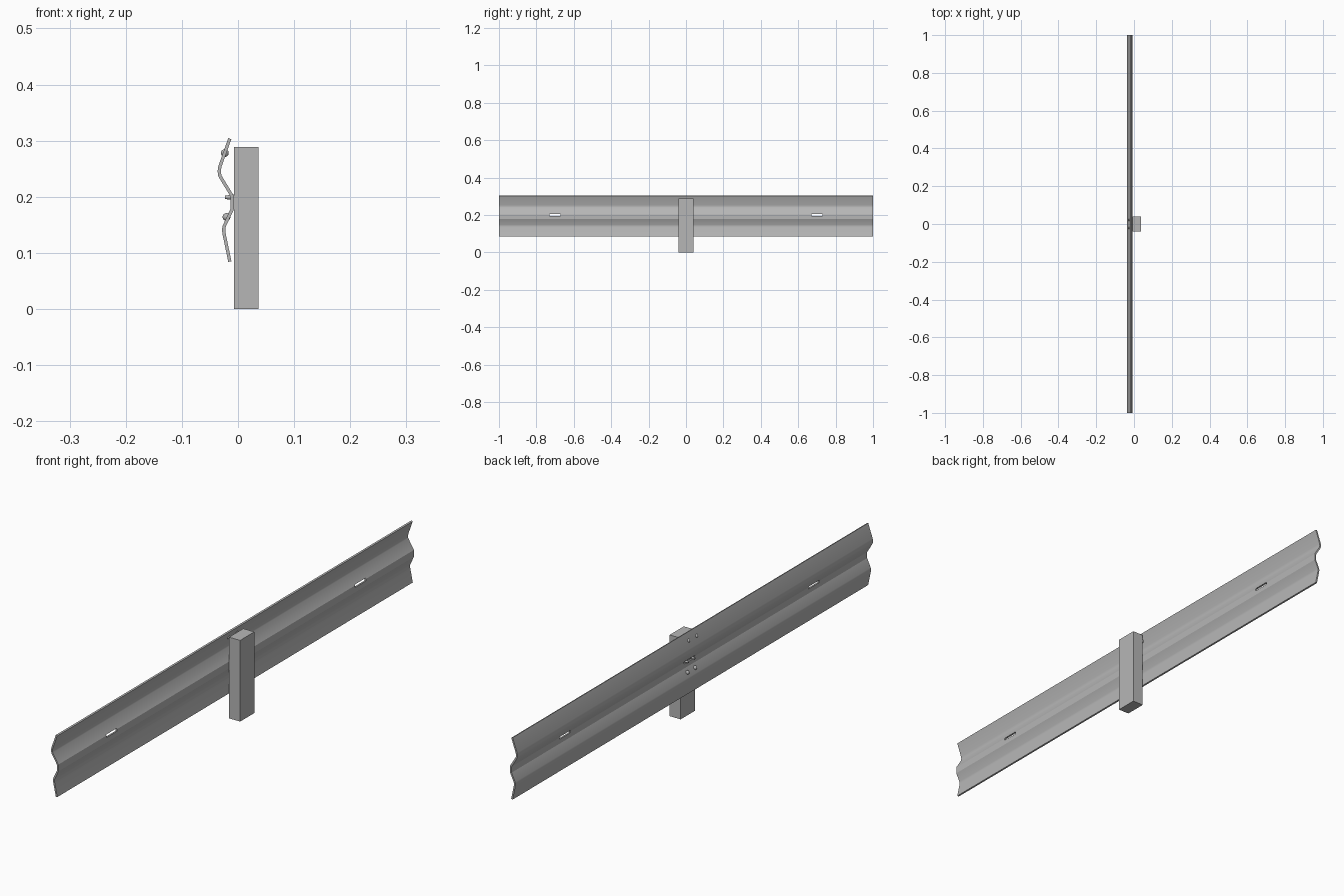
import bpy, bmesh, math
from mathutils import Vector

if "Cube" in bpy.data.objects:
    bpy.data.objects.remove(bpy.data.objects["Cube"])

# Dull grey metal shared by every part
grey = bpy.data.materials.new("dull_grey")
grey.diffuse_color = (0.47, 0.47, 0.47, 1)
grey.use_nodes = True
grey.node_tree.nodes["Principled BSDF"].inputs["Base Color"].default_value = grey.diffuse_color


def box(name, lo, hi):
    bpy.ops.mesh.primitive_cube_add(size=1, location=[(a + b) / 2 for a, b in zip(lo, hi)])
    ob = bpy.context.object
    ob.name = name
    ob.scale = [b - a for a, b in zip(lo, hi)]
    bpy.ops.object.transform_apply(location=False, rotation=False, scale=True)
    return ob


# Support post
box("post", (-0.007, -0.04, 0), (0.0365, 0.04, 0.289))

# Corrugated rail: centre line (x, z) thickened and extruded along y
line = [(-0.0147, 0.3035), (-0.0322, 0.254), (-0.0335, 0.245), (-0.0322, 0.237),
        (-0.0103, 0.201), (-0.0103, 0.178),
        (-0.0244, 0.148), (-0.0257, 0.141), (-0.0244, 0.132), (-0.0145, 0.0845)]
pts = [Vector(p) for p in line]
near, far = [], []
for i, p in enumerate(pts):
    # mitred offset: average the neighbouring segment directions
    ts = [(pts[j + 1] - pts[j]).normalized() for j in (i - 1, i) if 0 <= j < len(pts) - 1]
    t = sum(ts, Vector((0, 0))).normalized()
    n = Vector((t.y, -t.x)) * 0.0029 / t.dot(ts[0])
    near.append(p + n)
    far.append(p - n)

bm = bmesh.new()
rings = [[[bm.verts.new((q.x, y, q.y)) for q in side] for side in (near, far)] for y in (-1, 1)]
(a0, b0), (a1, b1) = rings
for i in range(len(pts) - 1):
    bm.faces.new((a0[i], a0[i + 1], a1[i + 1], a1[i]))
    bm.faces.new((b0[i], b1[i], b1[i + 1], b0[i + 1]))
    for a, b in rings:
        bm.faces.new((a[i], a[i + 1], b[i + 1], b[i]))
for i in (0, -1):
    bm.faces.new((a0[i], a1[i], b1[i], b0[i]))
bmesh.ops.recalc_face_normals(bm, faces=bm.faces)
mesh = bpy.data.meshes.new("rail")
bm.to_mesh(mesh)
bm.free()
rail = bpy.data.objects.new("rail", mesh)
bpy.context.collection.objects.link(rail)

# Elongated mounting slots through the valley
for y in (-0.7, 0, 0.7):
    cutter = box("slot_cutter", (-0.05, y - 0.03, 0.1945), (0.02, y + 0.03, 0.2045))
    mod = rail.modifiers.new("slot", "BOOLEAN")
    mod.operation, mod.solver, mod.object = "DIFFERENCE", "EXACT", cutter
    bpy.ops.object.select_all(action="DESELECT")
    rail.select_set(True)
    bpy.context.view_layer.objects.active = rail
    bpy.ops.object.modifier_apply(modifier=mod.name)
    bpy.data.objects.remove(cutter)
bpy.ops.object.shade_smooth_by_angle(angle=math.radians(24))

# Round bolts on the two slopes, slim bolts through the centre slot
for y in (-0.022, 0.022):
    for x, z in ((-0.0235, 0.278), (-0.0205, 0.164)):
        bpy.ops.mesh.primitive_uv_sphere_add(segments=16, ring_count=8, radius=0.007, location=(x, y, z))
        bpy.context.object.name = "bolt"
        bpy.ops.object.shade_smooth_by_angle()
    bpy.ops.mesh.primitive_cone_add(vertices=12, radius1=0.005, radius2=0.003, depth=0.017,
                                    location=(-0.0145, y * 0.8, 0.199), rotation=(0, -math.pi / 2, 0))
    bpy.context.object.name = "centre_bolt"
    bpy.ops.object.shade_smooth_by_angle()

for ob in bpy.context.scene.objects:
    ob.data.materials.clear()
    ob.data.materials.append(grey)
